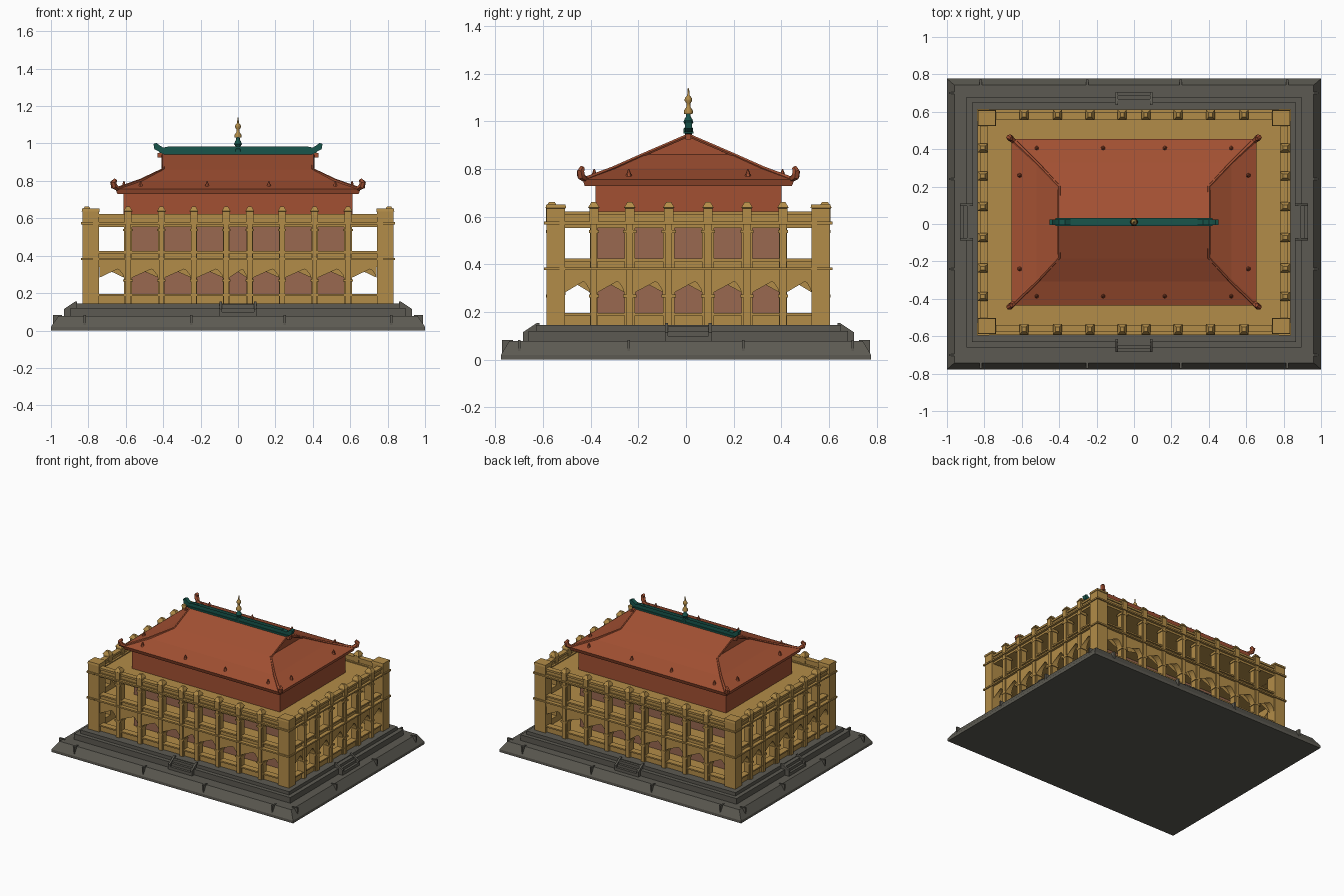
import bpy, bmesh, math
from mathutils import Matrix, Vector

cube = bpy.data.objects.get("Cube")
if cube:
    bpy.data.objects.remove(cube)


def material(name, rgb):
    m = bpy.data.materials.new(name)
    m.use_nodes = True
    m.diffuse_color = (*rgb, 1)
    m.node_tree.nodes["Principled BSDF"].inputs["Base Color"].default_value = (*rgb, 1)
    return m


GOLD = material("ochre plaster", (0.45, 0.265, 0.065))
GREY = material("dark stone", (0.107, 0.102, 0.084))
RED = material("terracotta", (0.36, 0.08, 0.032))
BROWN = material("brown wall", (0.32, 0.14, 0.08))
TEAL = material("teal glaze", (0.009, 0.09, 0.07))
CENTRE = Matrix.Translation((0, 0.01, 0))


def finish(name, bm, mat, smooth=False):
    bmesh.ops.recalc_face_normals(bm, faces=bm.faces)
    me = bpy.data.meshes.new(name)
    bm.to_mesh(me)
    bm.free()
    me.materials.append(mat)
    ob = bpy.data.objects.new(name, me)
    bpy.context.collection.objects.link(ob)
    if smooth:
        bpy.context.view_layer.objects.active = ob
        ob.select_set(True)
        bpy.ops.object.shade_smooth_by_angle(angle=math.radians(40))
        ob.select_set(False)
    return ob


def box(bm, x, y, z, mat=CENTRE):
    """Box between the (low, high) pairs x, y and z."""
    size = Matrix.Diagonal((x[1] - x[0], y[1] - y[0], z[1] - z[0], 1))
    mid = Matrix.Translation((sum(x) / 2, sum(y) / 2, sum(z) / 2))
    bmesh.ops.create_cube(bm, size=1, matrix=mat @ mid @ size)


def block(bm, hx, hy, z0, z1):
    box(bm, (-hx, hx), (-hy, hy), (z0, z1))


def prism(bm, outline, y0, y1, mat=CENTRE):
    """Extrude an x-z outline along y."""
    a, b = [[bm.verts.new(mat @ Vector((x, y, z))) for x, z in outline] for y in (y0, y1)]
    caps = [bm.faces.new(a), bm.faces.new(b[::-1])]
    for i in range(len(a)):
        bm.faces.new((a[i - 1], b[i - 1], b[i], a[i]))
    bmesh.ops.triangulate(bm, faces=caps, ngon_method='EAR_CLIP')


def loft(bm, rings, mat=CENTRE):
    """Skin rectangles given as (half x, half y, z); returns the rings."""
    loops = [[bm.verts.new(mat @ Vector((sx * hx, sy * hy, z)))
              for sx, sy in ((-1, -1), (1, -1), (1, 1), (-1, 1))] for hx, hy, z in rings]
    for lo, hi in zip(loops, loops[1:]):
        for i in range(4):
            bm.faces.new((lo[i - 1], lo[i], hi[i], hi[i - 1]))
    bm.faces.new(loops[0][::-1])
    return loops


def side(k):
    return CENTRE @ Matrix.Rotation(k * math.pi / 2, 4, 'Z')


# Each side: outer distance, half length, and openings as (centre, half width)
def mirrored(items):
    return sorted(items + [(-c, w) for c, w in items if c])


LONG = (0.595, 0.83, mirrored([(0, 0.046), (0.15, 0.07), (0.322, 0.07), (0.497, 0.07), (0.675, 0.066)]))
SHORT = (0.83, 0.595, mirrored([(0, 0.058), (0.165, 0.058), (0.325, 0.056), (0.465, 0.052)]))
SIDES = [(side(k), *(SHORT if k % 2 else LONG)) for k in range(4)]

# Stepped stone base
bm = bmesh.new()
loops = loft(bm, [(1, 0.777, 0), (1, 0.777, 0.02), (0.96, 0.742, 0.078)], Matrix())
bm.faces.new(loops[-1])
finish("base_plinth", bm, GREY)
bm = bmesh.new()
block(bm, 0.895, 0.67, 0.07, 0.12)
block(bm, 0.865, 0.64, 0.11, 0.145)
finish("upper_plinth", bm, GREY)

# Small pegs along the plinth edge
bm = bmesh.new()
for k in range(4):
    d, marks = (0.972, (-0.7, -0.24, 0.24, 0.7)) if k % 2 else (0.757, (-0.82, -0.25, 0.25, 0.82))
    for u in marks:
        box(bm, (u - 0.006, u + 0.006), (-d - 0.016, -d + 0.03), (0.03, 0.083),
            Matrix.Rotation(k * math.pi / 2, 4, 'Z'))
finish("plinth_pegs", bm, GREY)

# Entrance steps with side walls on all four sides
steps, cheeks = bmesh.new(), bmesh.new()
for m, d, half, bays in SIDES:
    for i in range(3):
        box(steps, (-0.085, 0.085), (-d - 0.1 + i * 0.018, -d), (0.07, 0.1 + i * 0.02), m)
    for s in (-1, 1):
        u = s * 0.092
        prism(cheeks, [(-d - 0.1, 0.075), (-d - 0.1, 0.115), (-d - 0.04, 0.155), (-d - 0.03, 0.155),
                       (-d - 0.03, 0.075)], u - 0.007, u + 0.007,
              m @ Matrix(((0, 1, 0, 0), (1, 0, 0, 0), (0, 0, 1, 0), (0, 0, 0, 1))))
finish("entrance_steps", steps, GREY)
finish("step_side_walls", cheeks, GREY)

# Inner building and floors
bm = bmesh.new()
block(bm, 0.6, 0.385, 0.14, 0.56)
finish("inner_wall", bm, BROWN)
for name, z0, z1 in (("ground_floor", 0.14, 0.152), ("gallery_floor", 0.362, 0.385), ("roof_deck", 0.555, 0.578)):
    bm = bmesh.new()
    block(bm, 0.81, 0.575, z0, z1)
    finish(name, bm, GOLD)

# Galleries: arcade below, square openings above, parapet on top
arcade, upper, parapet, trim = [bmesh.new() for _ in range(4)]
for m, d, half, bays in SIDES:
    inner, face = -d + 0.055, -d + 0.01
    end = half - 0.02
    box(arcade, (-end, end), (face + 0.01, inner), (0.14, 0.192), m)
    box(arcade, (-end, end), (face, inner), (0.34, 0.385), m)
    box(upper, (-end, end), (face + 0.01, inner), (0.38, 0.422), m)
    box(upper, (-end, end), (face, inner), (0.553, 0.585), m)
    box(parapet, (-end, end), (face + 0.005, face + 0.03), (0.58, 0.61), m)
    box(parapet, (-end, end), (face - 0.003, face + 0.036), (0.608, 0.623), m)
    for z in (0.376, 0.568):
        box(trim, (-half - 0.01, half + 0.01), (-d - 0.008, inner), (z, z + 0.011), m)
    box(trim, (-half, half), (face - 0.002, inner), (0.185, 0.195), m)
    box(trim, (-half, half), (face - 0.002, inner), (0.413, 0.424), m)
    # Arch spandrels
    for c, w in bays:
        arc = [(c + w * math.cos(t * math.pi / 14), 0.268 + 0.07 * math.sin(t * math.pi / 14)) for t in range(15)]
        prism(arcade, [(c - w, 0.345), (c + w, 0.345)] + arc, face, inner, m)
    # Columns fill the space between neighbouring openings
    for (c0, w0), (c1, w1) in zip(bays, bays[1:]):
        a, b = c0 + w0, c1 - w1
        mid = (a + b) / 2
        box(arcade, (a, b), (face, inner), (0.14, 0.36), m)
        box(upper, (a, b), (face, inner), (0.38, 0.57), m)
        box(trim, (mid - 0.014, mid + 0.014), (-d, face + 0.01), (0.14, 0.6), m)
        for z in (0.262, 0.532):
            box(trim, (a - 0.005, b + 0.005), (-d - 0.002, inner + 0.003), (z, z + 0.012), m)
        place = m @ Matrix.Translation((mid, -d + 0.022, 0))
        tops = loft(parapet, [(0.019, 0.024, 0.57), (0.019, 0.024, 0.635), (0.024, 0.028, 0.638),
                              (0.01, 0.012, 0.662)], place)
        parapet.faces.new(tops[-1])
finish("ground_arcade", arcade, GOLD)
finish("upper_gallery", upper, GOLD)
finish("parapet", parapet, GOLD)
finish("column_trim", trim, GOLD)

# Corner piers
bm = bmesh.new()
for sx in (-1, 1):
    for sy in (-1, 1):
        place = CENTRE @ Matrix.Translation((sx * 0.787, sy * 0.556, 0))
        tops = loft(bm, [(0.045, 0.039, 0.14), (0.045, 0.039, 0.635), (0.048, 0.043, 0.637), (0.046, 0.04, 0.652)], place)
        bm.faces.new(tops[-1])
finish("corner_piers", bm, GOLD)

# Upper storey wall below the roof
bm = bmesh.new()
block(bm, 0.612, 0.39, 0.57, 0.75)
finish("attic_wall", bm, RED)

# Hip-and-gable roof
bm = bmesh.new()
loops = loft(bm, [(0.645, 0.435, 0.73), (0.655, 0.445, 0.757), (0.52, 0.318, 0.802), (0.395, 0.195, 0.862)])
a, b, c, d = loops[-1]
left, right = [bm.verts.new(CENTRE @ Vector((x, 0, 0.948))) for x in (-0.395, 0.395)]
for f in ((a, b, right, left), (c, d, left, right), (b, c, right), (d, a, left)):
    bm.faces.new(f)
finish("main_roof", bm, RED)

# Hip ribs ending in upturned horns
for sx in (-1, 1):
    for sy in (-1, 1):
        path = [(0.4, 0, 0.942, 0.7), (0.4, 0.19, 0.86, 0.7), (0.52, 0.318, 0.802, 0.8), (0.64, 0.432, 0.757, 1.1),
                (0.662, 0.45, 0.77, 1.5), (0.667, 0.453, 0.79, 1.4), (0.655, 0.445, 0.806, 0.9)]
        cu = bpy.data.curves.new("rib", 'CURVE')
        cu.dimensions = '3D'
        cu.bevel_depth = 0.012
        cu.bevel_resolution = 1
        cu.use_fill_caps = True
        sp = cu.splines.new('POLY')
        sp.points.add(len(path) - 1)
        for p, (x, y, z, r) in zip(sp.points, path):
            p.co = (sx * x, sy * y + 0.01, z, 1)
            p.radius = r
        tmp = bpy.data.objects.new("rib", cu)
        bpy.context.collection.objects.link(tmp)
        bpy.context.view_layer.update()
        bm = bmesh.new()
        bm.from_mesh(tmp.evaluated_get(bpy.context.evaluated_depsgraph_get()).to_mesh())
        bpy.data.objects.remove(tmp)
        name = ("back" if sy > 0 else "front") + ("_left" if sx > 0 else "_right") + "_hip_rib"
        finish(name, bm, RED, True)

# Little roof vents and gable end ornaments
bm = bmesh.new()
vents = [(x, y) for x in (-0.52, -0.165, 0.165, 0.52) for y in (-0.395, 0.395)]
vents += [(x, y) for x in (-0.61, 0.61) for y in (-0.25, 0.25)]
for x, y in vents:
    bmesh.ops.create_cone(bm, cap_ends=True, segments=6, radius1=0.015, radius2=0.003, depth=0.035,
                          matrix=CENTRE @ Matrix.Translation((x, y, 0.782)))
for s in (-1, 1):
    box(bm, sorted((s * 0.39, s * 0.43)), (-0.012, 0.012), (0.925, 0.948))
finish("roof_vents", bm, RED)

# Glazed ridge with stepped scroll ends
bm = bmesh.new()
half = [(0.34, 0.966), (0.37, 0.984), (0.4, 0.978), (0.42, 0.99), (0.435, 1.003), (0.452, 0.998), (0.447, 0.97),
        (0.425, 0.958), (0.4, 0.942)]
prism(bm, half + [(-x, z) for x, z in half[::-1]], -0.015, 0.015)
block(bm, 0.42, 0.021, 0.95, 0.958)
finish("ridge", bm, TEAL)


# Turned finial
def lathe(name, profile, mat):
    bm = bmesh.new()
    vs = [bm.verts.new((r, 0, z)) for r, z in profile]
    es = [bm.edges.new(p) for p in zip(vs, vs[1:])]
    bmesh.ops.spin(bm, geom=vs + es, cent=(0, 0, 0), axis=(0, 0, 1), angle=2 * math.pi, steps=16)
    bmesh.ops.remove_doubles(bm, verts=bm.verts, dist=0.0001)
    bm.transform(CENTRE)
    finish(name, bm, mat, True)


lathe("finial_base", [(0, 0.955), (0.02, 0.955), (0.02, 0.97), (0.01, 0.98), (0.021, 0.997), (0.016, 1.01),
                      (0.01, 1.02), (0.009, 1.034), (0, 1.034)], TEAL)
lathe("finial_spire", [(0, 1.03), (0.018, 1.032), (0.019, 1.045), (0.009, 1.06), (0.008, 1.075), (0.016, 1.087),
                       (0.015, 1.097), (0.005, 1.11), (0.003, 1.138), (0, 1.14)], GOLD)
